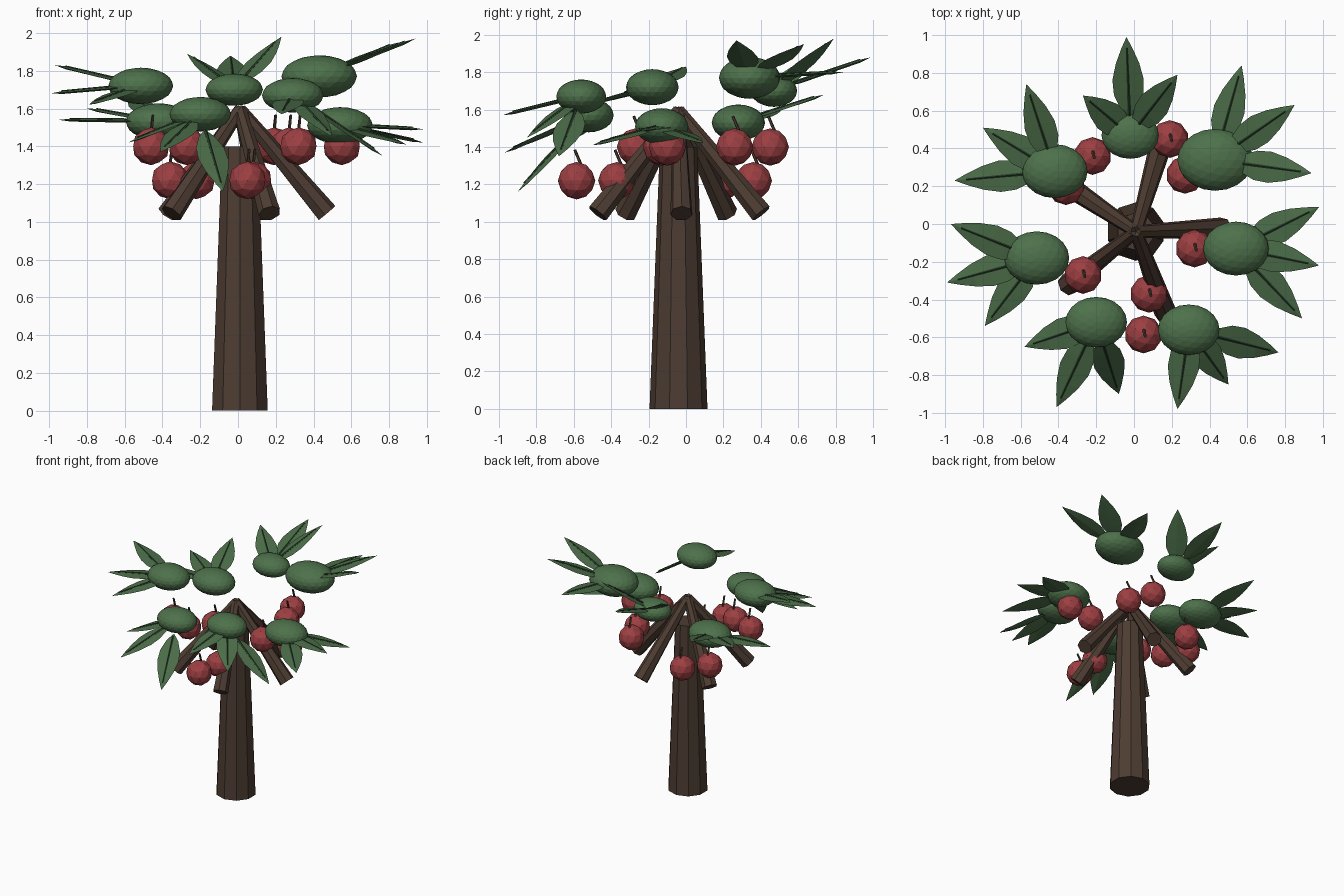
import bpy, bmesh
from math import sin, cos, radians
from mathutils import Vector, Matrix

if "Cube" in bpy.data.objects:
    bpy.data.objects.remove(bpy.data.objects["Cube"])


def material(name, rgb):
    m = bpy.data.materials.new(name)
    m.diffuse_color = (*rgb, 1)
    m.use_nodes = True
    m.node_tree.nodes["Principled BSDF"].inputs["Base Color"].default_value = m.diffuse_color
    return m


BARK = material("bark", (0.075, 0.046, 0.032))
CROWN = material("crown_green", (0.075, 0.165, 0.07))
LEAF = material("leaf_green", (0.07, 0.15, 0.065))
RIB = material("rib_green", (0.02, 0.045, 0.02))
RED = material("fruit_red", (0.34, 0.05, 0.055))


def finish(bm, name, mat):
    bmesh.ops.recalc_face_normals(bm, faces=bm.faces)
    me = bpy.data.meshes.new(name)
    bm.to_mesh(me)
    bm.free()
    me.materials.append(mat)
    ob = bpy.data.objects.new(name, me)
    bpy.context.collection.objects.link(ob)
    return ob


def rod(name, a, b, ra, rb, sides, mat):
    """Tapered cylinder from a to b."""
    a, b = Vector(a), Vector(b)
    d = b - a
    bm = bmesh.new()
    rot = d.to_track_quat('Z', 'Y').to_matrix().to_4x4()
    bmesh.ops.create_cone(bm, cap_ends=True, segments=sides, radius1=ra, radius2=rb,
                          depth=d.length, matrix=Matrix.Translation((a + b) / 2) @ rot)
    return finish(bm, name, mat)


def ball(name, centre, radii, detail, mat):
    bm = bmesh.new()
    bmesh.ops.create_icosphere(bm, subdivisions=detail, radius=1,
                               matrix=Matrix.Translation(centre) @ Matrix.Diagonal((*radii, 1)))
    return finish(bm, name, mat)


def leaf(name, centre, tip):
    """Thin pointed blade with a dark midrib, facing mostly upward."""
    centre, tip = Vector(centre), Vector(tip)
    d = (tip - centre).normalized()
    length = min(0.46, (tip - centre).length)
    base = tip - d * length
    side = d.cross(Vector((0, 0, 1))).normalized()
    up = side.cross(d)
    bm = bmesh.new()
    rings = []
    for t, w in ((0.12, 0.045), (0.3, 0.078), (0.48, 0.083), (0.68, 0.062), (0.86, 0.03)):
        p = base + d * length * t
        rings.append([bm.verts.new(p + o) for o in
                      (side * w, up * 0.008, -side * w, -up * 0.008)])
    start, end = bm.verts.new(base), bm.verts.new(tip)
    for i in range(4):
        j = (i + 1) % 4
        bm.faces.new((start, rings[0][i], rings[0][j]))
        bm.faces.new((end, rings[-1][j], rings[-1][i]))
        for r, s in zip(rings, rings[1:]):
            bm.faces.new((r[i], r[j], s[j], s[i]))
    finish(bm, name, LEAF)
    rod(name + "_midrib", base + d * length * 0.05 + up * 0.006,
        base + d * length * 0.87 + up * 0.006, 0.010, 0.006, 5, RIB)


# Trunk
ROOT = Vector((0.01, -0.04, 0))
rod("trunk", ROOT, ROOT + Vector((0, 0, 1.4)), 0.155, 0.10, 10, BARK)

# Five drooping branches meeting above the trunk
for k in range(5):
    a = radians(2 + 72 * k)
    rod(f"branch_{k + 1}", ROOT + Vector((0.46 * cos(a), 0.46 * sin(a), 1.045)),
        ROOT + Vector((0, 0, 1.595)), 0.06, 0.034, 7, BARK)

# Leaf clusters: crown centre, width radius, three leaf tips
CLUSTERS = [
    ((-0.02, 0.47, 1.70), 0.152, ((-0.04, 0.99, 1.88), (0.23, 0.79, 1.98), (-0.27, 0.68, 1.89))),
    ((0.43, 0.34, 1.77), 0.20, ((0.57, 0.84, 1.80), (0.85, 0.63, 1.95), (0.94, 0.27, 1.97))),
    ((-0.42, 0.28, 1.53), 0.174, ((-0.57, 0.74, 1.68), (-0.80, 0.51, 1.60), (-0.95, 0.23, 1.54))),
    ((-0.515, -0.18, 1.72), 0.172, ((-0.97, 0.0, 1.83), (-0.99, -0.31, 1.68), (-0.79, -0.54, 1.62))),
    ((-0.20, -0.52, 1.57), 0.163, ((-0.58, -0.65, 1.42), (-0.41, -0.97, 1.37), (-0.08, -0.90, 1.16))),
    ((0.29, -0.56, 1.67), 0.163, ((0.23, -0.98, 1.57), (0.50, -0.85, 1.45), (0.765, -0.68, 1.35))),
    ((0.54, -0.13, 1.51), 0.174, ((0.98, 0.09, 1.42), (0.98, -0.22, 1.49), (0.89, -0.50, 1.41))),
]
for n, (c, r, tips) in enumerate(CLUSTERS, 1):
    ball(f"crown_{n}", c, (r, r * 0.82, r * 0.56), 3, CROWN)
    for m, tip in enumerate(tips, 1):
        leaf(f"leaf_{n}_{m}", c, tip)

# Fruit in pairs, each with a short stem
FRUIT = [(0.32, -0.13, 1.40), (0.55, -0.10, 1.40), (0.19, 0.45, 1.40), (0.27, 0.26, 1.40),
         (-0.22, 0.36, 1.22), (-0.36, 0.20, 1.22), (-0.27, -0.27, 1.40), (-0.46, -0.20, 1.40),
         (0.08, -0.37, 1.22), (0.05, -0.585, 1.22)]
for n, p in enumerate(FRUIT, 1):
    p = Vector(p)
    ball(f"fruit_{n}", p, (0.1, 0.1, 0.1), 2, RED)
    rod(f"fruit_stem_{n}", p + Vector((0, 0.03, 0.07)), p + Vector((0.01, -0.01, 0.165)),
        0.009, 0.008, 5, BARK)
